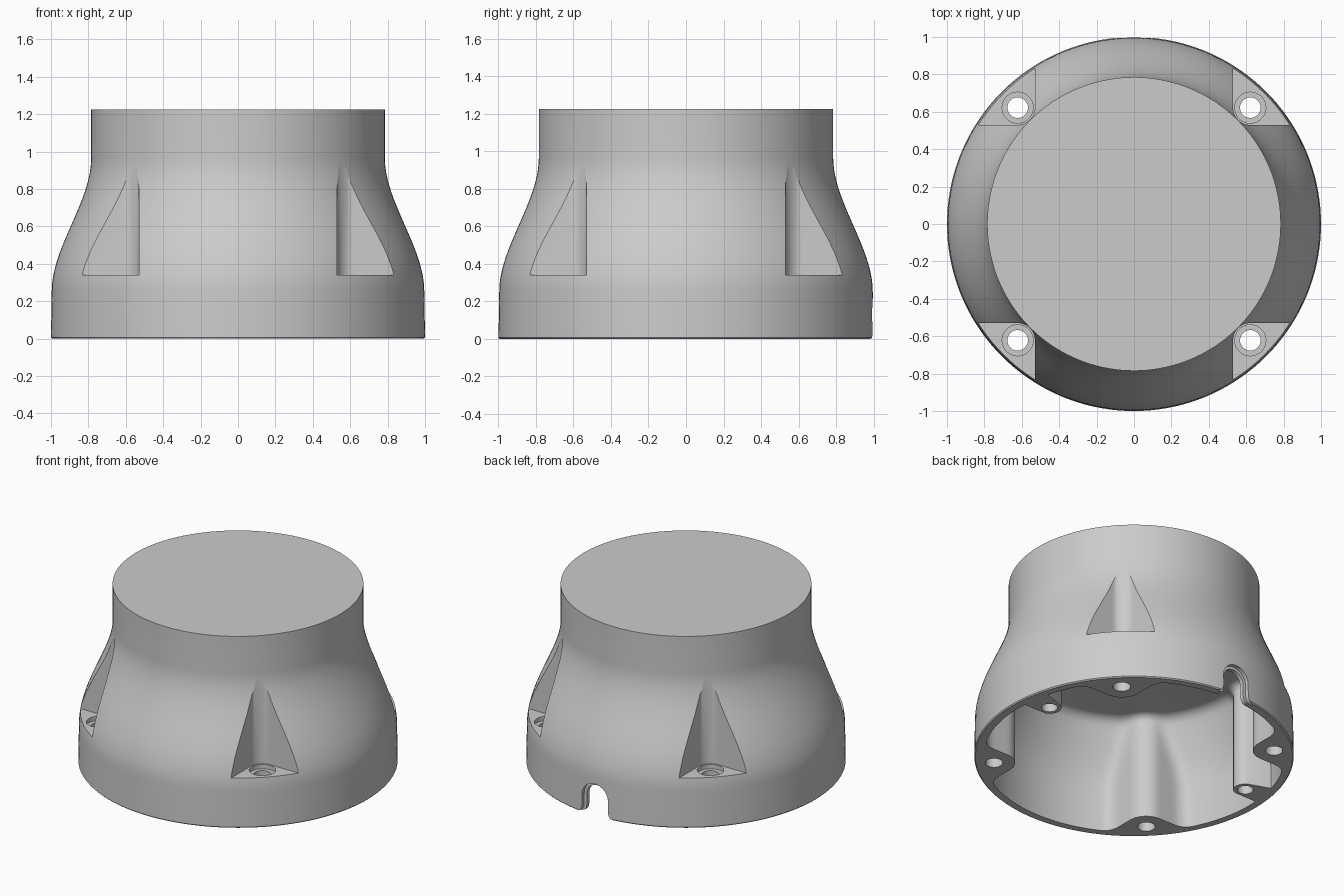
import bpy, bmesh
from math import sin, cos, pi, hypot

if "Cube" in bpy.data.objects:
    bpy.data.objects.remove(bpy.data.objects["Cube"])

CEIL = 0.73


def outer_radius(z):
    t = min(max((z - 0.25) / 0.72, 0), 1)
    return 1 - 0.215 * t * t * (3 - 2 * t) - 0.004 * min(z / 0.25, 1) * (1 - t)


def make_object(name, bm):
    bmesh.ops.recalc_face_normals(bm, faces=bm.faces)
    me = bpy.data.meshes.new(name)
    bm.to_mesh(me)
    bm.free()
    ob = bpy.data.objects.new(name, me)
    bpy.context.collection.objects.link(ob)
    return ob


def loft(bm, rings):
    """Closed solid through equal-length rings of points."""
    vs = [[bm.verts.new(p) for p in ring] for ring in rings]
    n = len(vs[0])
    for a, b in zip(vs, vs[1:]):
        for i in range(n):
            j = (i + 1) % n
            bm.faces.new((a[i], a[j], b[j], b[i]))
    bm.faces.new(vs[0][::-1])
    bm.faces.new(vs[-1])


def circle(x, y, r, z, n=40):
    return [(x + r * cos(2 * pi * i / n), y + r * sin(2 * pi * i / n), z) for i in range(n)]


def cut(body, name, solids):
    bm = bmesh.new()
    for rings in solids:
        loft(bm, rings)
    cutter = make_object(name, bm)
    cutter.hide_render = True
    mod = body.modifiers.new(name, 'BOOLEAN')
    mod.operation, mod.solver, mod.object = 'DIFFERENCE', 'EXACT', cutter
    bpy.context.view_layer.objects.active = body
    bpy.ops.object.modifier_apply(modifier=mod.name)
    bpy.data.objects.remove(cutter)


# Outer shell: revolved S-curve
heights = [0.007] + [0.25 + 0.72 * i / 24 for i in range(25)] + [1.225]
bm = bmesh.new()
loft(bm, [circle(0, 0, 0.993, 0, 144)] + [circle(0, 0, outer_radius(z), z, 144) for z in heights])
housing = make_object("housing", bm)


# Cavity: inner wall blended with four corner bosses and two screw posts
def smin(a, b, k=0.06):
    h = max(k - abs(a - b), 0) / k
    return min(a, b) - h * h * k / 4


def inner_point(ang, z, inset):
    wall = outer_radius(z) - 0.055
    c, s, r = cos(ang), sin(ang), 0.45
    for _ in range(60):
        x, y = r * c, r * s
        corner = hypot(max(0.62 - abs(x), 0), max(0.62 - abs(y), 0)) - 0.13
        post = hypot(abs(x) - 0.80, y - 0.13) - 0.075
        d = smin(smin(wall - r, corner), post) - inset
        r += d
        if d < 0.0004:
            break
    return (r * c, r * s, z)


N = 400
levels = [(-0.05, -0.0), (0.25, 0)] + [(0.25 + 0.055 * i, 0) for i in range(1, 8)]
levels += [(CEIL - 0.05 + 0.05 * sin(a), 0.05 * (1 - cos(a))) for a in (0.0, 0.4, 0.8, 1.2, pi / 2)]
cut(housing, "cavity_cutter",
    [[[inner_point(2 * pi * i / N, z, e) for i in range(N)] for z, e in levels]])

# Corner pockets, counterbores and screw holes
corners = [(sx, sy) for sx in (-1, 1) for sy in (-1, 1)]
plan = [(1.2, 0.53)]
plan += [(0.62 - 0.09 * sin(pi / 2 * i / 12), 0.62 - 0.09 * cos(pi / 2 * i / 12)) for i in range(13)]
plan += [(0.53, 1.2), (1.2, 1.2)]
cut(housing, "pocket_cutter",
    [[[(sx * x, sy * y, z) for x, y in plan] for z in (0.34, 1.1)] for sx, sy in corners])
cut(housing, "counterbore_cutter",
    [[circle(sx * 0.622, sy * 0.622, 0.083, z) for z in (0.31, 0.36)] for sx, sy in corners])
holes = [[circle(sx * 0.622, sy * 0.622, 0.055, z) for z in (-0.1, 0.33)] for sx, sy in corners]
holes += [[circle(sx * 0.80, 0.13, 0.05, z) for z in (-0.1, 0.35)] for sx in (-1, 1)]
cut(housing, "hole_cutter", holes)


# Cable notch at the back: arch with flared mouth, stepped through the wall
def arch(r, y):
    half = [(r + 0.035, -0.05), (r + 0.035, 0)]
    half += [(r + 0.03 * (1 - sin(a)), 0.045 * (1 - cos(a)) + 0.002) for a in (0.4, 0.8, 1.2, pi / 2)]
    top = [(r * cos(pi * i / 20), 0.12 + r * sin(pi * i / 20)) for i in range(21)]
    pts = half + top + [(-x, z) for x, z in reversed(half)]
    return [(x, y, z) for x, z in pts]


cut(housing, "notch_cutter", [[arch(0.08, y) for y in (0.85, 1.1)]])
cut(housing, "notch_step_cutter", [[arch(0.1, y) for y in (0.968, 1.1)]])

bpy.ops.object.select_all(action='DESELECT')
housing.select_set(True)
bpy.context.view_layer.objects.active = housing
bpy.ops.object.shade_smooth_by_angle(angle=0.5)
